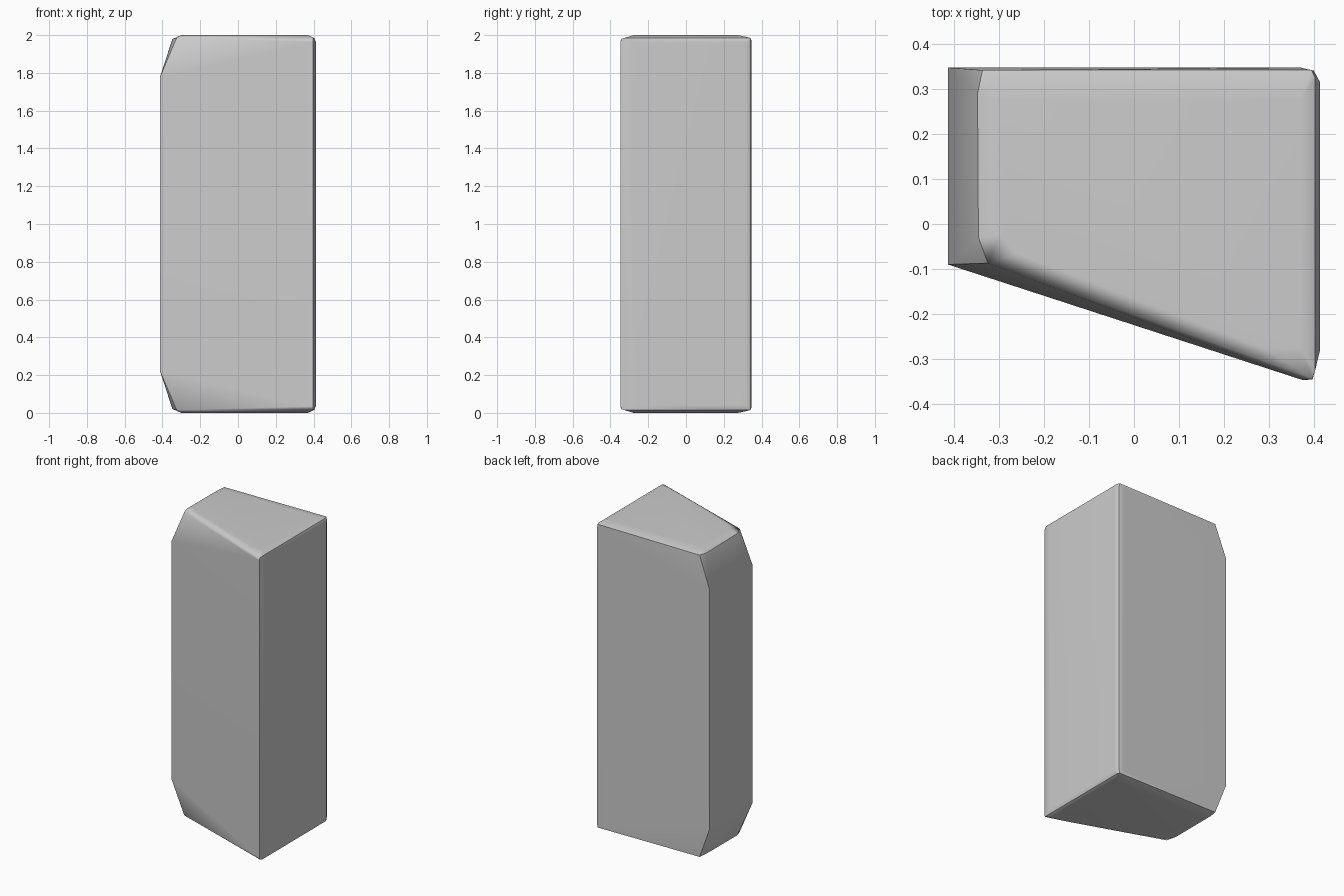
import bpy, bmesh

if "Cube" in bpy.data.objects:
    bpy.data.objects.remove(bpy.data.objects["Cube"])

# Upper half of the stone block, ring by ring; the lower half mirrors it about z = 1
wall = [(-.414, .348, 1.775), (.37, .348, 1.965), (.40, .341, 1.965), (.414, .315, 1.96),
        (.414, -.28, 1.96), (.397, -.346, 1.965), (.375, -.347, 1.965), (-.414, -.09, 1.775)]
rim = [(-.348, .29, 1.977), (-.337, .342, 1.98), (.395, .342, 1.985), (.403, .325, 1.985),
       (.403, -.325, 1.985), (.397, -.343, 1.98), (-.325, -.087, 1.985), (-.346, -.03, 1.98)]
cap = [(-.30, .275, 2), (.37, .275, 2), (.37, -.277, 2), (.29, -.277, 2),
       (-.26, -.066, 2), (-.30, -.025, 2)]

# Faceted convex block with worn edges
bm = bmesh.new()
for x, y, z in wall + rim + cap:
    bm.verts.new((x, y, z))
    bm.verts.new((x, y, 2 - z))
hull = bmesh.ops.convex_hull(bm, input=bm.verts[:])
loose = [v for v in bm.verts if not v.link_faces]
bmesh.ops.delete(bm, geom=loose, context='VERTS')
bmesh.ops.dissolve_limit(bm, angle_limit=0.01, verts=bm.verts[:], edges=bm.edges[:])
bmesh.ops.recalc_face_normals(bm, faces=bm.faces[:])
mesh = bpy.data.meshes.new("stone_block")
bm.to_mesh(mesh)
bm.free()
block = bpy.data.objects.new("stone_block", mesh)
bpy.context.collection.objects.link(block)

# Soft shading across the small edge bevels, flat on the large faces
bpy.context.view_layer.objects.active = block
block.select_set(True)
bpy.ops.object.shade_smooth_by_angle(angle=0.6)
soft = block.modifiers.new("weighted_normals", 'WEIGHTED_NORMAL')
soft.keep_sharp = True
